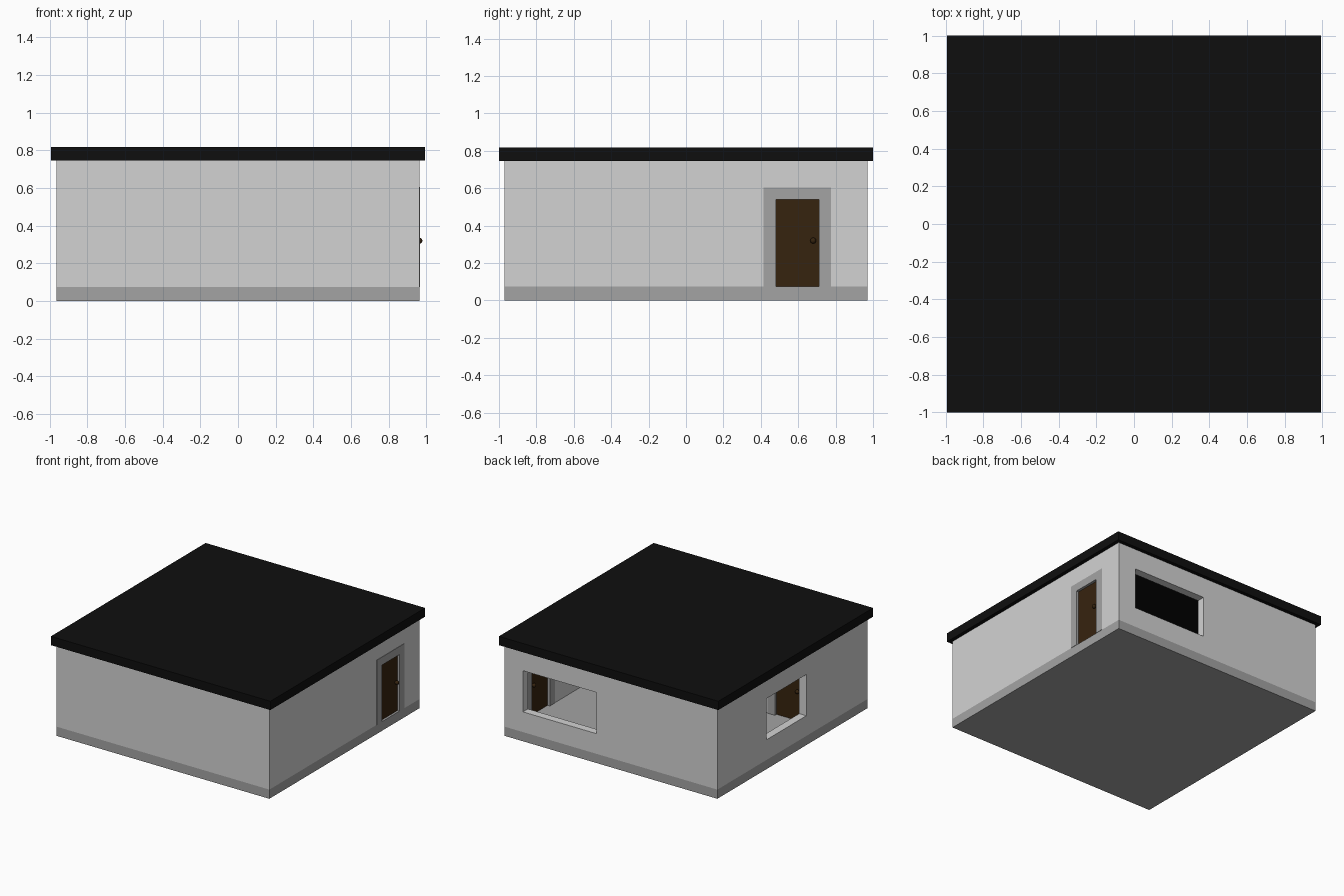
import bpy, bmesh, math
from mathutils import Matrix

if "Cube" in bpy.data.objects:
    bpy.data.objects.remove(bpy.data.objects["Cube"])


def mat(name, rgb):
    m = bpy.data.materials.new(name)
    m.diffuse_color = (*rgb, 1)
    m.use_nodes = True
    m.node_tree.nodes["Principled BSDF"].inputs["Base Color"].default_value = m.diffuse_color
    return m


WALL = mat("light grey plaster", (0.65, 0.65, 0.65))
TRIM = mat("mid grey trim", (0.37, 0.37, 0.37))
ROOF = mat("black roof", (0.0045, 0.0045, 0.0045))
WOOD = mat("dark brown wood", (0.037, 0.017, 0.0045))


def finish(name, bm, material):
    bmesh.ops.recalc_face_normals(bm, faces=bm.faces)
    me = bpy.data.meshes.new(name)
    bm.to_mesh(me)
    bm.free()
    if material:
        me.materials.append(material)
    ob = bpy.data.objects.new(name, me)
    bpy.context.collection.objects.link(ob)
    return ob


def box(name, x, y, z, material=None):
    bm = bmesh.new()
    size = [b - a for a, b in (x, y, z)]
    mid = [(a + b) / 2 for a, b in (x, y, z)]
    bmesh.ops.create_cube(bm, size=1, matrix=Matrix.Translation(mid) @ Matrix.Diagonal((*size, 1)))
    return finish(name, bm, material)


def cut(ob, *ranges):
    """Subtract a box from an object, then discard the cutter."""
    c = box("cutter", *ranges)
    c.hide_render = True
    mod = ob.modifiers.new("cut", 'BOOLEAN')
    mod.operation, mod.solver, mod.object = 'DIFFERENCE', 'EXACT', c
    bpy.context.view_layer.objects.active = ob
    bpy.ops.object.modifier_apply(modifier=mod.name)
    bpy.data.objects.remove(c)


W, L, T = 0.963, 0.97, 0.065       # half width, half length, wall thickness
Z0, Z1 = 0.075, 0.745              # floor and ceiling heights
DOOR_W, DOOR_H, JAMB = 0.23, 0.54, 0.065
PX, PY = -0.68, -0.345             # inner door centre x, partition face y


def door(prefix, matrix):
    """Frame, leaf and knobs; local +x faces out of the wall, y runs along it."""
    a, b = DOOR_W / 2, DOOR_W / 2 + JAMB
    # U-shaped frame, slightly proud of the wall
    pts = [(-b, Z0), (-a, Z0), (-a, DOOR_H), (a, DOOR_H), (a, Z0),
           (b, Z0), (b, DOOR_H + JAMB), (-b, DOOR_H + JAMB)]
    bm = bmesh.new()
    f = bm.faces.new([bm.verts.new((0.003, y, z)) for y, z in pts])
    ext = bmesh.ops.extrude_face_region(bm, geom=[f])["geom"]
    bmesh.ops.translate(bm, vec=(-T - 0.006, 0, 0),
                        verts=[v for v in ext if isinstance(v, bmesh.types.BMVert)])
    parts = [finish(prefix + "_door_frame", bm, TRIM)]
    # recessed leaf
    parts.append(box(prefix + "_door", (0.018 - T, -0.018), (-a, a), (Z0, DOOR_H), WOOD))
    # round knob with stem on both sides
    bm = bmesh.new()
    kx = -T / 2
    for s in (-1, 1):
        bmesh.ops.create_uvsphere(bm, u_segments=16, v_segments=10, radius=0.016,
                                  matrix=Matrix.Translation((kx + s * 0.032, a - 0.03, 0.32)))
    bmesh.ops.create_cone(bm, cap_ends=True, segments=12, radius1=0.008, radius2=0.008, depth=0.06,
                          matrix=Matrix.Translation((kx, a - 0.03, 0.32)) @ Matrix.Rotation(math.pi / 2, 4, 'Y'))
    for f in bm.faces:
        f.smooth = len(f.verts) < 5
    parts.append(finish(prefix + "_door_knob", bm, WOOD))
    for p in parts:
        p.data.transform(matrix)


# floor slab and roof
box("base_slab", (-W, W), (-L, L), (0, Z0), TRIM)
box("roof_slab", (-0.993, 0.993), (-1, 1), (Z1, 0.817), ROOF)

# outer walls: hollow shell with two windows and a doorway
walls = box("outer_walls", (-W, W), (-L, L), (Z0, Z1), WALL)
cut(walls, (T - W, W - T), (T - L, L - T), (0, 1))
cut(walls, (0.132, 0.797), (0.8, 1.1), (0.24, 0.577))
cut(walls, (-1.1, -0.8), (-0.18, 0.336), (0.24, 0.577))
cut(walls, (0.8, 1.1), (0.415, 0.775), (0, DOOR_H + JAMB))
door("entrance", Matrix.Translation((W, 0.595, 0)))

# inner partition with its own door
half = DOOR_W / 2 + JAMB
part = box("partition_wall", (T - W, W - T), (PY - T, PY), (Z0, Z1), WALL)
cut(part, (PX - half, PX + half), (PY - 0.2, PY + 0.1), (0, DOOR_H + JAMB))
door("inner", Matrix.Translation((PX, PY, 0)) @ Matrix.Rotation(math.pi / 2, 4, 'Z'))
